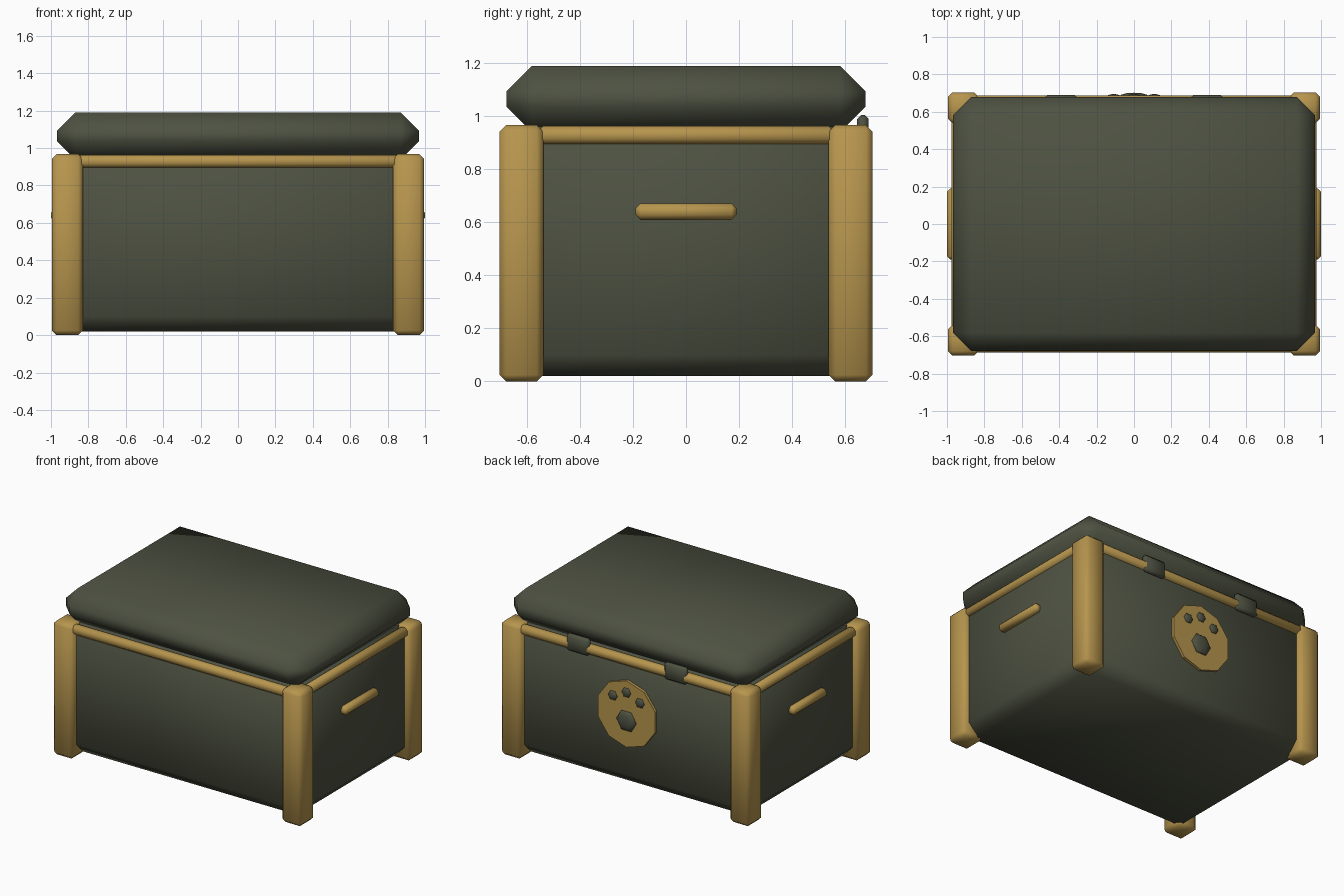
import bpy, bmesh
from math import pi
from mathutils import Matrix

if "Cube" in bpy.data.objects:
    bpy.data.objects.remove(bpy.data.objects["Cube"])


def material(name, rgb):
    m = bpy.data.materials.new(name)
    m.use_nodes = True
    m.diffuse_color = (*rgb, 1)
    node = next(n for n in m.node_tree.nodes if n.type == 'BSDF_PRINCIPLED')
    node.inputs["Base Color"].default_value = (*rgb, 1)
    return m


olive = material("dark olive", (0.075, 0.083, 0.053))
gold = material("dull gold", (0.47, 0.30, 0.075))


def finish(name, bm, mat):
    bmesh.ops.recalc_face_normals(bm, faces=bm.faces)
    for f in bm.faces:
        f.smooth = True
    mesh = bpy.data.meshes.new(name)
    bm.to_mesh(mesh)
    bm.free()
    mesh.materials.append(mat)
    ob = bpy.data.objects.new(name, mesh)
    bpy.context.collection.objects.link(ob)
    return ob


def box(name, lo, hi, bevel, mat):
    """Chamfered, softly shaded box between two corners."""
    bm = bmesh.new()
    bmesh.ops.create_cube(bm, size=1)
    for v in bm.verts:
        v.co = [(a + b) / 2 + c * (b - a) for a, b, c in zip(lo, hi, v.co)]
    bmesh.ops.bevel(bm, geom=bm.edges[:], offset=bevel, segments=1,
                    affect='EDGES', profile=0.5)
    return finish(name, bm, mat)


# Chest body and padded lid
box("chest_body", (-0.955, -0.66, 0.02), (0.955, 0.66, 0.98), 0.08, olive)
box("lid", (-0.967, -0.678, 0.94), (0.967, 0.678, 1.19), 0.097, olive)

# Corner posts
for sx, side in ((1, "left"), (-1, "right")):
    for sy, end in ((1, "back"), (-1, "front")):
        cx, cy = sx * 0.912, sy * 0.621
        box(f"{end}_{side}_post", (cx - 0.083, cy - 0.083, 0),
            (cx + 0.083, cy + 0.083, 0.967), 0.025, gold)

# Rails around the rim
for s, end in ((1, "back"), (-1, "front")):
    box(f"{end}_rail", (-0.86, s * 0.655 - 0.033, 0.895),
        (0.86, s * 0.655 + 0.033, 0.963), 0.02, gold)

# Side rails and carrying handles
for s, side in ((1, "left"), (-1, "right")):
    box(f"{side}_rail", (s * 0.942 - 0.034, -0.56, 0.895),
        (s * 0.942 + 0.034, 0.56, 0.963), 0.02, gold)
    box(f"{side}_handle", (s * 0.97 - 0.03, -0.19, 0.61),
        (s * 0.97 + 0.03, 0.19, 0.672), 0.018, gold)

# Hinges on the back
for s, side in ((1, "left"), (-1, "right")):
    box(f"{side}_hinge", (s * 0.39 - 0.09, 0.645, 0.885),
        (s * 0.39 + 0.09, 0.689, 1.005), 0.015, olive)

# Round badge on the back, flat ten-sided disc
badge_z = 0.55
bm = bmesh.new()
bmesh.ops.create_cone(bm, cap_ends=True, segments=10, radius1=0.24,
                      radius2=0.24, depth=0.04,
                      matrix=Matrix.Translation((0, 0.66, badge_z))
                      @ Matrix.Rotation(pi / 2, 4, 'X'))
badge = finish("badge", bm, gold)
badge.data.shade_flat()


def pad(name, x, z, radius, height):
    """Flattened six-sided dome facing backwards."""
    bm = bmesh.new()
    bmesh.ops.create_uvsphere(bm, u_segments=6, v_segments=6, radius=1)
    m = (Matrix.Translation((x, 0.68, badge_z + z))
         @ Matrix.Diagonal((radius, height, radius, 1))
         @ Matrix.Rotation(pi / 2, 4, 'X') @ Matrix.Rotation(pi / 6, 4, 'Z'))
    bmesh.ops.transform(bm, matrix=m, verts=bm.verts)
    finish(name, bm, olive)


# Paw print on the badge
pad("paw_palm", 0, -0.05, 0.08, 0.022)
pad("paw_middle_toe", 0, 0.155, 0.037, 0.015)
pad("paw_left_toe", 0.108, 0.107, 0.037, 0.015)
pad("paw_right_toe", -0.108, 0.107, 0.037, 0.015)
